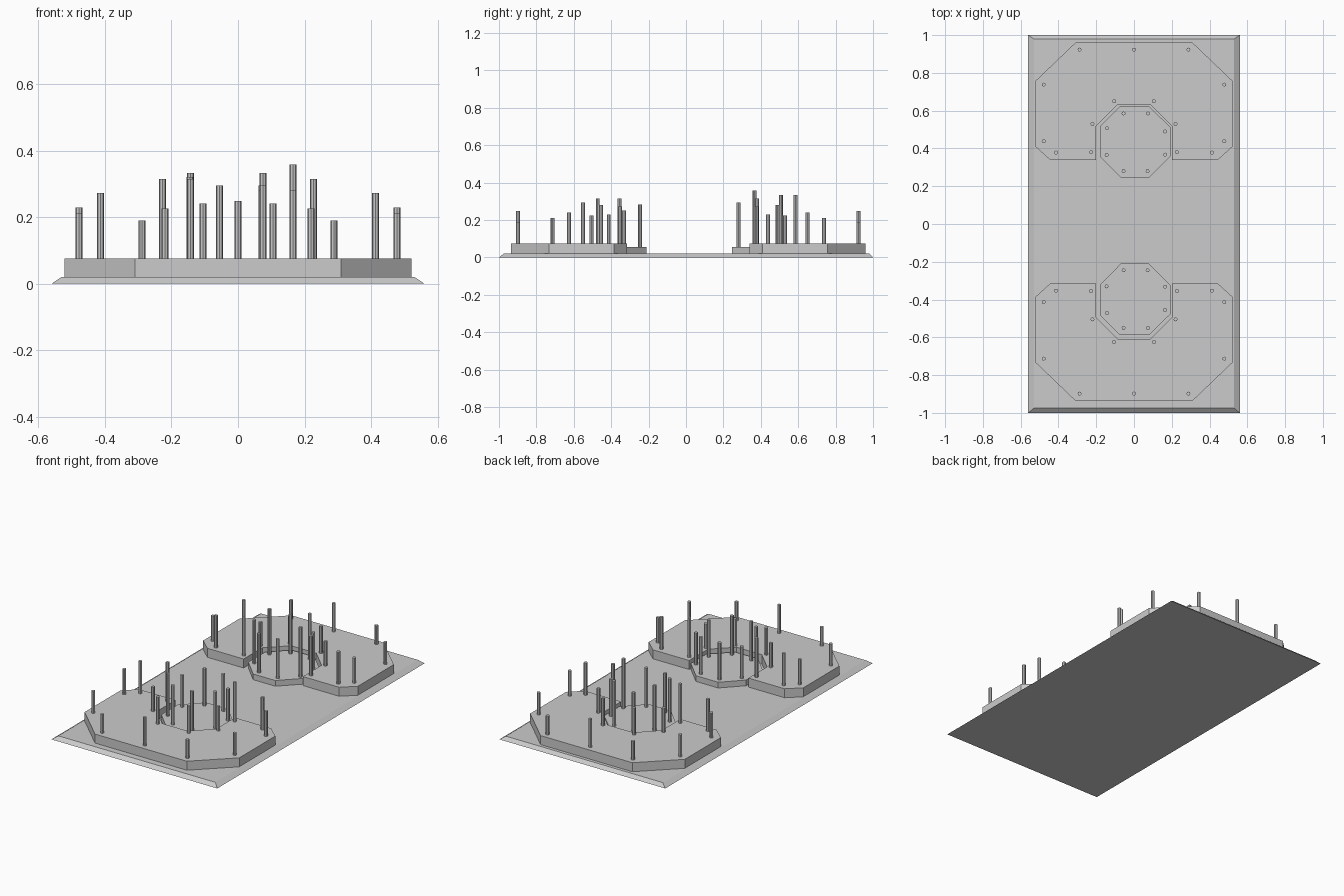
import bpy, bmesh

if "Cube" in bpy.data.objects:
    bpy.data.objects.remove(bpy.data.objects["Cube"])


def loft(name, bottom, top, z0, z1):
    """Closed solid between two matching outlines."""
    bm = bmesh.new()
    lo = [bm.verts.new((x, y, z0)) for x, y in bottom]
    hi = [bm.verts.new((x, y, z1)) for x, y in top]
    n = len(lo)
    bm.faces.new(lo[::-1])
    bm.faces.new(hi)
    for i in range(n):
        j = (i + 1) % n
        bm.faces.new((lo[i], lo[j], hi[j], hi[i]))
    bmesh.ops.recalc_face_normals(bm, faces=bm.faces)
    me = bpy.data.meshes.new(name)
    bm.to_mesh(me)
    bm.free()
    ob = bpy.data.objects.new(name, me)
    bpy.context.collection.objects.link(ob)
    return ob


def rect(x, y0, y1):
    return [(-x, y0), (x, y0), (x, y1), (-x, y1)]


def post(name, x, y, z0, z1):
    bpy.ops.mesh.primitive_cylinder_add(vertices=8, radius=0.0105, depth=z1 - z0,
                                        location=(x, y, (z0 + z1) / 2))
    bpy.context.object.name = name


BASE, RING, FLOOR = 0.02, 0.075, 0.055

# Thin base plate with sloped rim
loft("base_plate", rect(0.56, -1, 1), rect(0.53, -0.975, 0.98), 0, BASE)

# Right half of the horseshoe platform, mirrored to the left
half = [(0.2, 0.34), (0.445, 0.34), (0.522, 0.41), (0.522, 0.757), (0.31, 0.96)]
notch = [(0.085, 0.633), (0.2, 0.52)]
left = [(-x, y) for x, y in reversed(half)]
platform = half + left + [(-x, y) for x, y in reversed(notch)] + notch
# Lower octagon set into the notch
octagon = [(0.08, 0.245), (0.195, 0.36), (0.195, 0.51), (0.08, 0.623),
           (-0.075, 0.623), (-0.18, 0.517), (-0.18, 0.357), (-0.07, 0.245)]

# Outer posts: x, y, top (both sides)
outer = [(0.288, 0.923, 0.19), (0.478, 0.738, 0.21), (0.478, 0.438, 0.229),
         (0.413, 0.378, 0.272), (0.227, 0.38, 0.315), (0.22, 0.53, 0.225),
         (0.105, 0.65, 0.241)]
# Inner posts: x, y, top on back group, top on front group
inner = [(-0.055, 0.585, 0.295, 0.295), (0.075, 0.585, 0.333, 0.295),
         (0.165, 0.49, 0.28, 0.28), (0.165, 0.367, 0.358, 0.25),
         (0.072, 0.28, 0.295, 0.282), (-0.055, 0.28, 0.295, 0.282),
         (-0.145, 0.365, 0.32, 0.25), (-0.143, 0.507, 0.333, 0.315)]

for k, side in enumerate(("back", "front")):
    def at(y, offset):
        return y if k == 0 else offset - y

    p = [(x, at(y, 0.024)) for x, y in platform]
    o = [(x, at(y, 0.035)) for x, y in octagon]
    loft(side + "_platform", p, p, BASE, RING)
    loft(side + "_octagon", o, o, BASE, FLOOR)
    for x, y, top in outer:
        for s in (-1, 1):
            post(side + "_outer_post", s * x, at(y, 0.025), RING, top)
    post(side + "_end_post", 0, at(0.923, 0.025), RING, 0.248)
    for x, y, *tops in inner:
        post(side + "_inner_post", x, at(y, 0.035), FLOOR, tops[k])
